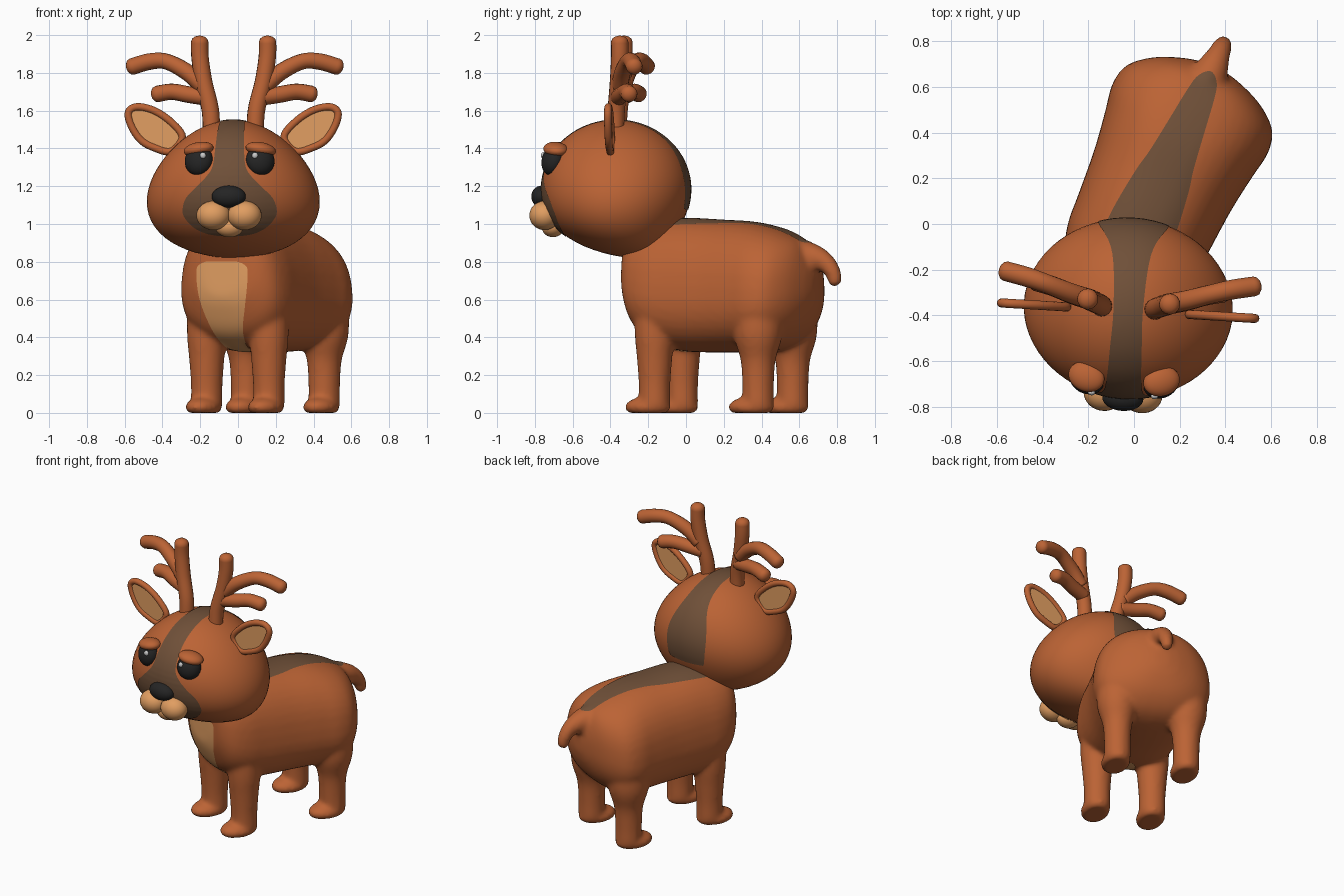
import bpy, bmesh
from math import sin, cos, pi, radians, copysign
from mathutils import Vector, Matrix, Euler
from mathutils.bvhtree import BVHTree

if "Cube" in bpy.data.objects:
    bpy.data.objects.remove(bpy.data.objects["Cube"])


def material(name, rgb):
    m = bpy.data.materials.new(name)
    m.diffuse_color = (*rgb, 1)
    m.use_nodes = True
    m.node_tree.nodes["Principled BSDF"].inputs["Base Color"].default_value = m.diffuse_color
    return m


FUR = material("fur", (0.50, 0.125, 0.035))
DARK = material("dark_fur", (0.16, 0.08, 0.04))
TAN = material("tan", (0.75, 0.34, 0.12))
BLACK = material("black", (0.018, 0.018, 0.018))
WHITE = material("glint", (0.9, 0.9, 0.9))

# Body and head each have their own turned local frame
BODY = Matrix.Translation((0.125, 0.19, 0)) @ Matrix.Rotation(radians(-24), 4, 'Z')
HEAD = Matrix.Translation((-0.025, -0.37, 0)) @ Matrix.Rotation(radians(-3.5), 4, 'Z')


def add(name, bm, mat, frame):
    me = bpy.data.meshes.new(name)
    bm.to_mesh(me)
    bm.free()
    me.materials.append(mat)
    me.shade_smooth()
    ob = bpy.data.objects.new(name, me)
    bpy.context.collection.objects.link(ob)
    ob.matrix_world = frame
    return ob


def spline(pts, n=6, closed=False):
    """Catmull-Rom through tuples of any length."""
    p = [Vector(q) for q in pts]
    k = len(p)
    get = (lambda i: p[i % k]) if closed else (lambda i: p[max(0, min(k - 1, i))])
    out = []
    for i in range(k if closed else k - 1):
        a, b, c, d = get(i - 1), get(i), get(i + 1), get(i + 2)
        for j in range(n):
            t = j / n
            out.append(0.5 * (2 * b + (c - a) * t + (2 * a - 5 * b + 4 * c - d) * t * t
                              + (3 * b - a - 3 * c + d) * t ** 3))
    return out if closed else out + [p[-1]]


def loft(bm, rings, closed=False):
    vs = [[bm.verts.new(p) for p in r] for r in rings]
    n, new = len(vs[0]), []
    pairs = list(zip(vs, vs[1:])) + ([(vs[-1], vs[0])] if closed else [])
    for a, b in pairs:
        for i in range(n):
            j = (i + 1) % n
            new.append(bm.faces.new((a[i], a[j], b[j], b[i])))
    if not closed:
        new += [bm.faces.new(vs[0][::-1]), bm.faces.new(vs[-1])]
    bmesh.ops.recalc_face_normals(bm, faces=new)


def tube(bm, pts, closed=False, sides=16):
    """Sweep (x, y, z, radius) points with a rounded end."""
    path = spline(pts, closed=closed)
    if not closed:
        end, r = path[-1].to_3d(), path[-1][3]
        d = (end - path[-2].to_3d()).normalized()
        for t in (30, 55, 75, 87):
            path.append(Vector((*(end + d * r * 0.7 * sin(radians(t))), r * cos(radians(t)))))
    rings, k, u = [], len(path), None
    for i, q in enumerate(path):
        nxt = path[(i + 1) % k] if closed else path[min(i + 1, k - 1)]
        prv = path[i - 1] if closed or i else path[0]
        d = (nxt - prv).to_3d().normalized()
        u = d.cross(Vector((0, 1, 0)) if u is None else u.cross(d)) if u is None else u - d * u.dot(d)
        if u.length < 1e-4:
            u = d.orthogonal()
        u.normalize()
        w = d.cross(u)
        rings.append([q.to_3d() + (u * cos(a) + w * sin(a)) * q[3]
                      for a in (2 * pi * s / sides for s in range(sides))])
    loft(bm, rings, closed)


def blob(bm, loc, radii, rot=(0, 0, 0), segs=32):
    m = Matrix.LocRotScale(Vector(loc), Euler([radians(a) for a in rot]), Vector(radii))
    return bmesh.ops.create_uvsphere(bm, u_segments=segs, v_segments=segs // 2, radius=1, matrix=m)["verts"]


def ellipsoid(name, loc, radii, mat, rot=(0, 0, 0), frame=HEAD):
    bm = bmesh.new()
    blob(bm, loc, radii, rot)
    return add(name, bm, mat, frame)


def patch(name, target, cy, cz, rows, mat, cols=14):
    """Colour marking laid on the target: rows of (angle, half width) fanned about an x axis."""
    me = target.data
    tree = BVHTree.FromPolygons([v.co for v in me.vertices], [p.vertices[:] for p in me.polygons])
    bm, grid = bmesh.new(), []
    for a, hw in spline(rows):
        d = Vector((0, -cos(radians(a)), sin(radians(a))))
        line = []
        for j in range(cols + 1):
            o = Vector((hw * (2 * j / cols - 1), cy, cz))
            hit = tree.ray_cast(o + d * 1.5, -d)[0]
            line.append(bm.verts.new((hit or o) + d * 0.004))
        grid.append(line)
    for r, s in zip(grid, grid[1:]):
        for j in range(cols):
            bm.faces.new((r[j], r[j + 1], s[j + 1], s[j]))
    return add(name, bm, mat, target.matrix_world)


# Body: torso sections (y, half width, top, bottom), legs, feet and tail fused together
bm = bmesh.new()
torso = [(-.52, .10, .90, .62), (-.50, .19, .97, .55), (-.44, .265, 1.0, .43), (-.34, .30, 1.02, .36),
         (-.2, .31, 1.03, .325), (0, .325, 1.02, .32), (.175, .35, 1.01, .32), (.30, .37, .985, .33),
         (.40, .345, .95, .37), (.48, .25, .90, .45), (.53, .13, .81, .55), (.55, .04, .73, .63)]
rings = []
for y, hw, top, bot in spline(torso, 4):
    ring = []
    for i in range(40):
        c, s = cos(2 * pi * i / 40), sin(2 * pi * i / 40)
        c, s = copysign(abs(c) ** 0.84, c), copysign(abs(s) ** 0.84, s)
        ring.append((hw * c * (1 - 0.1 * s), y, (top + bot) / 2 + (top - bot) / 2 * s))
    rings.append(ring)
loft(bm, rings)
for s in (-1, 1):
    for x, y, thigh in ((0.18, -0.31, 0.105), (0.225, 0.31, 0.13)):
        tube(bm, [(s * x * 0.98, y, 0.62, thigh), (s * x, y, 0.42, thigh), (s * x, y, 0.28, 0.093),
                  (s * x, y, 0.15, 0.084), (s * x, y, 0.05, 0.084), (s * x, y, 0.03, 0.08)], sides=24)
        blob(bm, (s * x, y - 0.04, 0.03), (0.09, 0.128, 0.056))
tube(bm, [(0, .42, .83, .10), (0, .53, .82, .075), (0, .60, .795, .053),
          (0, .643, .745, .043), (0, .655, .695, .037)], sides=24)
for v in bm.verts:
    v.co.z = max(v.co.z, 0)
body = add("body", bm, FUR, BODY)
mod = body.modifiers.new("fuse", 'REMESH')
mod.mode, mod.voxel_size, mod.use_smooth_shade = 'VOXEL', 0.014, True
mod = body.modifiers.new("soften", 'SMOOTH')
mod.factor, mod.iterations = 0.5, 10
bpy.context.view_layer.update()
me = bpy.data.meshes.new_from_object(body.evaluated_get(bpy.context.evaluated_depsgraph_get()))
body.modifiers.clear()
body.data = me

patch("back_stripe", body, 0, 0.5, [(56, .15), (69, .148), (90, .125), (101, .105), (120, .08),
      (132, .064), (139, .05), (141.5, .03), (142.5, .005)], DARK)
patch("chest_patch", body, -0.2, 0.65, [(25, .09), (23, .13), (18, .148), (0, .142), (-20, .12),
      (-40, .09), (-60, .07), (-80, .055), (-90, .02)], TAN)

# Head: sphere made wider at the jaw, with the chin pulled back
bm = bmesh.new()
blob(bm, (0, 0, 0), (1, 1, 1), segs=64)
for v in bm.verts:
    x, y, z = v.co
    v.co = (x * 0.45 * (1 - 0.2 * z), y * 0.395 + 0.11 * max(0, -z) ** 4, 1.185 + 0.365 * z)
head = add("head", bm, FUR, HEAD)
patch("head_stripe", head, 0, 1.185, [(-43, .06), (-41, .13), (-36, .19), (-28, .235), (-20, .25),
      (-8, .23), (3, .165), (10, .12), (18, .088), (35, .076), (60, .07), (90, .065), (130, .085),
      (165, .15), (190, .145), (196, .13)], DARK)

# Muzzle and nose
ellipsoid("nose", (0, -0.395, 1.145), (0.09, 0.055, 0.058), BLACK)
ellipsoid("chin", (0, -0.335, 0.985), (0.075, 0.06, 0.055), TAN)

for s, side in ((-1, "left"), (1, "right")):
    ellipsoid(side + "_muzzle", (s * 0.083, -0.375, 1.045), (0.09, 0.08, 0.077), TAN)

    # Eyes with glints and heavy lids
    ellipsoid(side + "_eye", (s * 0.163, -0.325, 1.335), (0.077, 0.058, 0.08), BLACK, (-14, 0, s * 20))
    ellipsoid(side + "_glint", (s * 0.138, -0.378, 1.363), (0.016, 0.012, 0.017), WHITE)
    ellipsoid(side + "_eyelid", (s * 0.165, -0.31, 1.395), (0.082, 0.065, 0.038), FUR, (0, s * 10, s * 18))

    # Ears: rounded rim around a thin tan panel
    outline = [(.27, 1.46), (.33, 1.54), (.42, 1.60), (.51, 1.62), (.555, 1.59),
               (.54, 1.52), (.49, 1.445), (.42, 1.405), (.33, 1.385)]
    bm = bmesh.new()
    tube(bm, [(s * x, -0.01, z, 0.02) for x, z in outline], closed=True, sides=12)
    add(side + "_ear_rim", bm, FUR, HEAD)
    bm = bmesh.new()
    loop = spline(outline, closed=True)
    loft(bm, [[(s * p[0], y, p[1]) for p in loop] for y in (-0.018, -0.002)])
    panel = add(side + "_ear_inner", bm, TAN, HEAD)
    panel.data.shade_flat()

    # Antlers: trunk with two tines
    bm = bmesh.new()
    for path in ([(.115, .0, 1.45, .046), (.122, .008, 1.6, .046), (.158, .022, 1.75, .046),
                  (.178, .03, 1.88, .046), (.18, .03, 1.965, .046)],
                 [(.165, .03, 1.73, .044), (.25, .05, 1.805, .044), (.36, .085, 1.86, .042),
                  (.45, .11, 1.86, .044), (.545, .13, 1.833, .044)],
                 [(.14, .02, 1.67, .044), (.24, .045, 1.685, .044), (.33, .075, 1.70, .043),
                  (.41, .095, 1.688, .044)]):
        tube(bm, [(s * x, y, z, r) for x, y, z, r in path])
    add(side + "_antler", bm, FUR, HEAD)
